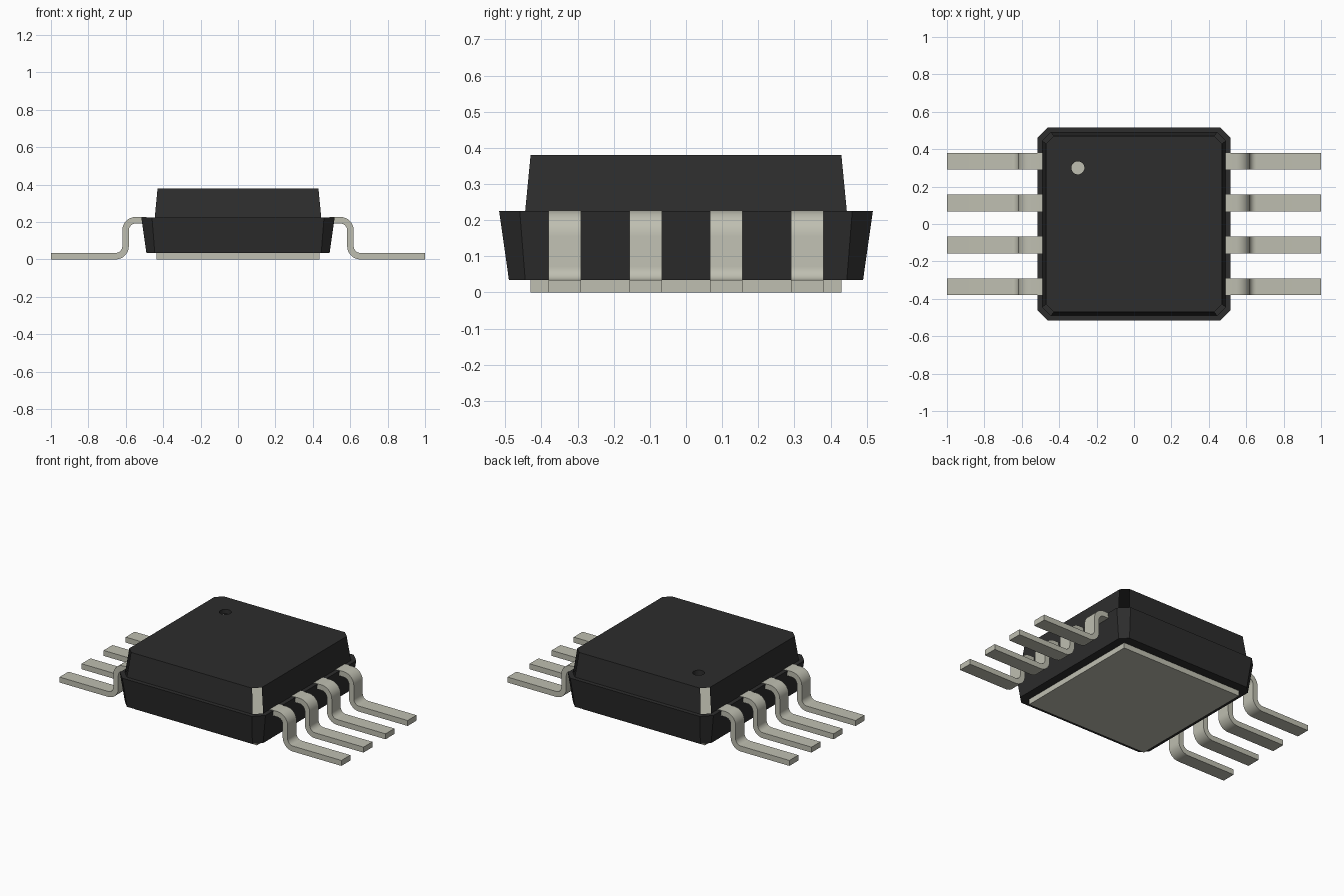
import bpy, bmesh
from math import sin, cos, pi, radians

cube = bpy.data.objects.get("Cube")
if cube:
    bpy.data.objects.remove(cube, do_unlink=True)


def material(name, rgb):
    m = bpy.data.materials.new(name)
    m.use_nodes = True
    m.diffuse_color = (*rgb, 1)
    bsdf = m.node_tree.nodes["Principled BSDF"]
    bsdf.inputs["Base Color"].default_value = (*rgb, 1)
    bsdf.inputs["Roughness"].default_value = 0.6
    return m


black = material("black_plastic", (0.026, 0.026, 0.026))
metal = material("tinned_metal", (0.52, 0.52, 0.44))


def finish(name, bm, mat, smooth=False):
    mesh = bpy.data.meshes.new(name)
    bm.to_mesh(mesh)
    bm.free()
    mesh.materials.append(mat)
    ob = bpy.data.objects.new(name, mesh)
    bpy.context.collection.objects.link(ob)
    if smooth:
        bpy.ops.object.select_all(action="DESELECT")
        ob.select_set(True)
        bpy.context.view_layer.objects.active = ob
        bpy.ops.object.shade_smooth_by_angle(angle=radians(35))
    return ob


def octagon(bm, h, c, z):
    """Square ring of half-width h whose straight sides end at c."""
    pts = [(h, -c), (h, c), (c, h), (-c, h), (-h, c), (-h, -c), (-c, -h), (c, -h)]
    return [bm.verts.new((x, y, z)) for x, y in pts]


def circle(bm, x, y, z, r, n=24):
    return [bm.verts.new((x + r * cos(2 * pi * i / n), y + r * sin(2 * pi * i / n), z))
            for i in range(n)]


def loop_edges(bm, ring):
    return [bm.edges.get((a, b)) or bm.edges.new((a, b))
            for a, b in zip(ring, ring[1:] + ring[:1])]


# Body shell: underside rim, lower wall, ledge and upper wall with open corners
bm = bmesh.new()
rings = [octagon(bm, *r) for r in (
    (0.425, 0.42, 0.035), (0.49, 0.445, 0.035), (0.517, 0.46, 0.225),
    (0.49, 0.445, 0.225), (0.47, 0.43, 0.38))]
for k, (lo, up) in enumerate(zip(rings, rings[1:])):
    for i in range(8):
        if k == 3 and i % 2:
            continue
        j = (i + 1) % 8
        bm.faces.new((lo[i], lo[j], up[j], up[i]))

# Top face pierced by the index hole, with a short wall inside it
rim = circle(bm, -0.3, 0.3, 0.38, 0.035)
foot = circle(bm, -0.3, 0.3, 0.35, 0.035)
top = bmesh.ops.triangle_fill(
    bm, use_beauty=True, normal=(0, 0, 1),
    edges=loop_edges(bm, rings[-1]) + loop_edges(bm, rim))
for f in [g for g in top["geom"] if isinstance(g, bmesh.types.BMFace)]:
    f.normal_update()
    if f.normal.z < 0:
        f.normal_flip()
for i in range(len(rim)):
    j = (i + 1) % len(rim)
    bm.faces.new((rim[i], rim[j], foot[j], foot[i]))
finish("body_shell", bm, black)

# Thermal pad under the body
bm = bmesh.new()
bmesh.ops.create_cube(bm, size=1)
for v in bm.verts:
    v.co = (v.co.x * 0.87, v.co.y * 0.86, (v.co.z + 0.5) * 0.036)
finish("bottom_pad", bm, metal)

# Gull-wing leads: a bent strip profile extruded across its width
T, R, STEPS = 0.035, 0.054, 8
HIGH, LOW, MID = 0.2095, T / 2, 0.601


def lead_outline():
    upper, lower = [(0.488, HIGH + T / 2)], [(0.488, HIGH - T / 2)]
    for s in range(STEPS + 1):
        a = pi / 2 * (1 - s / STEPS)
        for side, r in ((upper, R + T / 2), (lower, R - T / 2)):
            side.append((MID - R + r * cos(a), HIGH - R + r * sin(a)))
    for s in range(STEPS + 1):
        a = pi + pi / 2 * s / STEPS
        for side, r in ((upper, R - T / 2), (lower, R + T / 2)):
            side.append((MID + R + r * cos(a), LOW + R + r * sin(a)))
    return upper + [(1, T)], lower + [(1, 0)]


def lead(name, sx, y, width=0.09):
    bm = bmesh.new()
    upper, lower = lead_outline()
    rows = []
    for (ux, uz), (lx, lz) in zip(upper, lower):
        rows.append([bm.verts.new((sx * x, y + d * width / 2, z))
                     for x, z, d in ((ux, uz, -1), (ux, uz, 1), (lx, lz, 1), (lx, lz, -1))])
    for a, b in zip(rows, rows[1:]):
        for i in range(4):
            j = (i + 1) % 4
            bm.faces.new((a[i], a[j], b[j], b[i]))
    bm.faces.new(rows[0])
    bm.faces.new(rows[-1])
    bmesh.ops.recalc_face_normals(bm, faces=bm.faces)
    finish(name, bm, metal, smooth=True)


for side, sx in (("left", 1), ("right", -1)):
    for n in range(4):
        lead(f"{side}_lead_{n + 1}", sx, (n - 1.5) * 0.2235)
